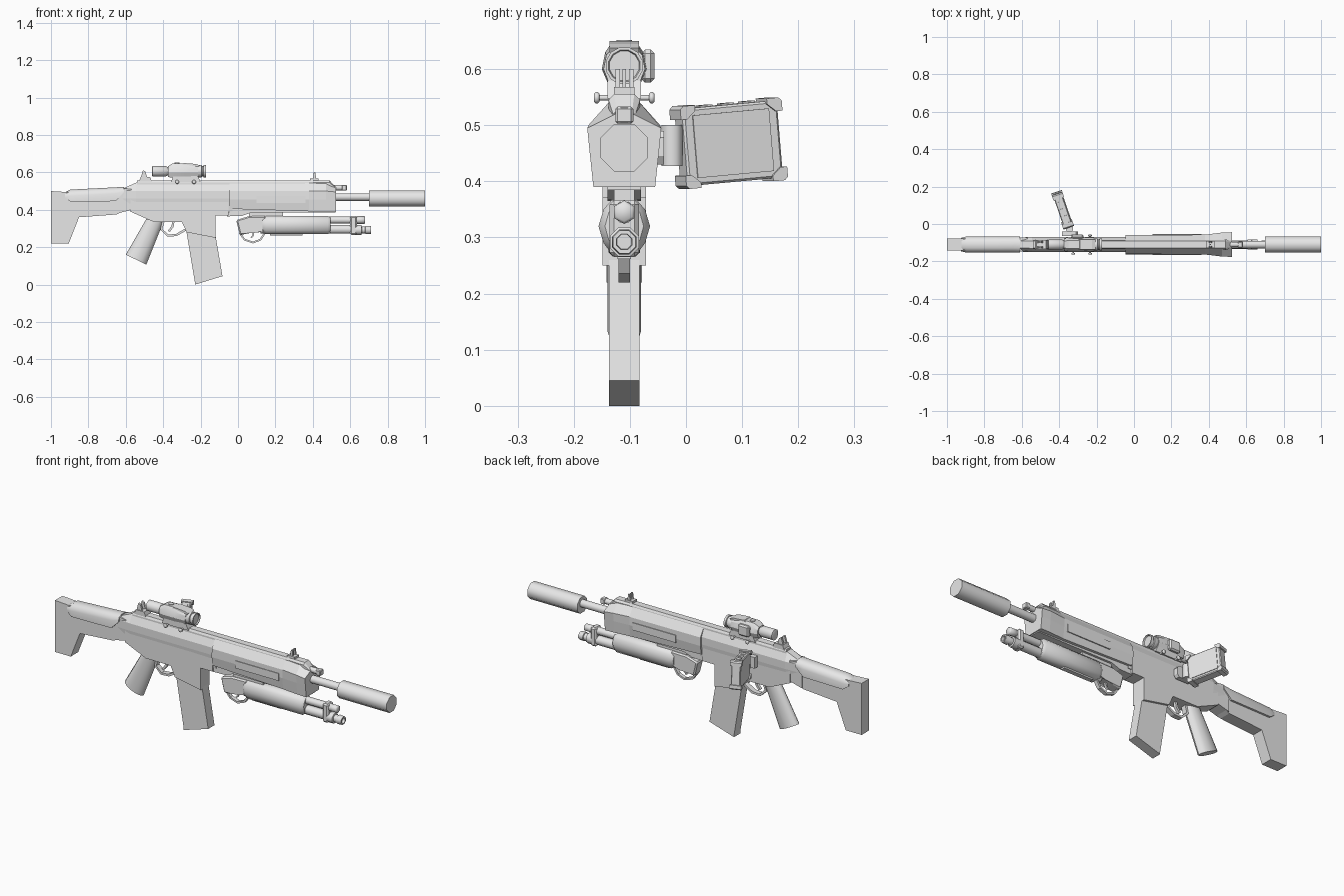
import bpy, bmesh, math
from mathutils import Matrix, Vector

CY = -0.11  # lateral centre line of the main body
GREY = bpy.data.materials.new("plain_grey")
GREY.diffuse_color = (0.8, 0.8, 0.8, 1)


def finish(name, bm, smooth=0):
    bmesh.ops.recalc_face_normals(bm, faces=bm.faces)
    me = bpy.data.meshes.new(name)
    bm.to_mesh(me)
    bm.free()
    me.materials.append(GREY)
    ob = bpy.data.objects.new(name, me)
    bpy.context.collection.objects.link(ob)
    if smooth:
        bpy.ops.object.select_all(action='DESELECT')
        ob.select_set(True)
        bpy.context.view_layer.objects.active = ob
        bpy.ops.object.shade_smooth_by_angle(angle=math.radians(smooth))
    return ob


def add_rings(bm, rings):
    """Skin a list of equal-length point rings and cap both ends."""
    vs = [[bm.verts.new(p) for p in r] for r in rings]
    n = len(vs[0])
    for a, b in zip(vs, vs[1:]):
        for i in range(n):
            j = (i + 1) % n
            bm.faces.new((a[i], a[j], b[j], b[i]))
    bm.faces.new(vs[0])
    bm.faces.new(vs[-1])


def prism(name, pts, hw, y=CY, cham=0.0):
    """Side profile (x, z) extruded across the width."""
    bm = bmesh.new()
    add_rings(bm, [[(x, y + s * hw, z) for x, z in pts] for s in (-1, 1)])
    if cham:
        bmesh.ops.bevel(bm, geom=bm.edges[:], offset=cham, segments=1, affect='EDGES')
    return finish(name, bm)


def loft(name, sections, smooth=0):
    """Sections (x, [(half width, z), ...]) mirrored across the centre line."""
    bm = bmesh.new()
    rings = []
    for x, half in sections:
        rings.append([(x, CY + w, z) for w, z in half] + [(x, CY - w, z) for w, z in reversed(half)])
    add_rings(bm, rings)
    return finish(name, bm, smooth)


def tube(name, steps, z, n=12, y=CY, axis='X', x=0, smooth=50):
    """Turned part from (position along axis, radius) steps."""
    bm = bmesh.new()
    rings = []
    for t, r in steps:
        ring = []
        for i in range(n):
            a = math.tau * (i + 0.5) / n
            u, v = r * math.cos(a), r * math.sin(a)
            ring.append({'X': (t, y + u, z + v), 'Y': (x + u, t, z + v), 'Z': (x + u, y + v, t)}[axis])
        rings.append(ring)
    add_rings(bm, rings)
    return finish(name, bm, smooth)


def box(name, x0, x1, y0, y1, z0, z1, cham=0.0):
    return prism(name, [(x0, z0), (x1, z0), (x1, z1), (x0, z1)], (y1 - y0) / 2, (y0 + y1) / 2, cham)


def strip(name, pts, t, hw):
    """Bent flat strip following a side path."""
    bm = bmesh.new()
    rings = []
    for i, p in enumerate(pts):
        a, b = Vector(pts[max(i - 1, 0)]), Vector(pts[min(i + 1, len(pts) - 1)])
        d = (b - a).normalized()
        o = Vector((-d.y, d.x)) * t / 2
        p = Vector(p)
        rings.append([(q.x, CY + w, q.y) for q, w in
                      ((p + o, -hw), (p + o, hw), (p - o, hw), (p - o, -hw))])
    add_rings(bm, rings)
    return finish(name, bm)


# Shoulder stock and rounded cheek rest
prism("stock", [(-1, .22), (-.905, .22), (-.85, .36), (-.65, .375), (-.57, .41),
                (-.57, .49), (-.62, .50), (-.92, .495), (-1, .50)], .032)
loft("cheek_rest", [(-.925, [(.018, .494), (.03, .487), (.036, .475), (.036, .465)]),
                    (-.895, [(.018, .508), (.036, .495), (.043, .475), (.043, .443)]),
                    (-.655, [(.018, .52), (.036, .507), (.043, .487), (.043, .446)]),
                    (-.61, [(.018, .523), (.036, .513), (.043, .50), (.043, .49)])], 40)
prism("stock_hinge", [(-.645, .38), (-.57, .40), (-.57, .51), (-.61, .515), (-.645, .45)], .037)

# Receiver, upper and lower
loft("upper_receiver", [(-.62, [(.018, .512), (.036, .50), (.037, .46), (.033, .41)]),
                        (-.545, [(.02, .545), (.041, .50), (.041, .46), (.034, .40)]),
                        (-.03, [(.02, .545), (.041, .50), (.041, .46), (.034, .39)])])
prism("lower_receiver", [(-.575, .46), (-.575, .39), (-.45, .335), (-.30, .335), (-.275, .28),
                         (-.12, .25), (-.12, .37), (-.05, .37), (-.05, .46)], .039)
prism("magazine", [(-.277, .29), (-.23, .01), (-.23, .0), (-.083, .045), (-.12, .26)], .027)

# Pistol grip: oval section swept down and back
bm = bmesh.new()
rings = []
for xa, za, xb, zb in ((-.485, .36, -.395, .345), (-.60, .16, -.49, .107)):
    ring = []
    for i in range(12):
        c, s = math.cos(math.tau * i / 12), math.sin(math.tau * i / 12)
        k = (1 + c) / 2
        ring.append((xa + (xb - xa) * k, CY + .03 * s, za + (zb - za) * k))
    rings.append(ring)
add_rings(bm, rings)
finish("pistol_grip", bm, 50)
strip("trigger_guard", [(-.40, .335), (-.41, .295), (-.375, .262), (-.33, .265), (-.27, .30)], .012, .014)
strip("trigger", [(-.345, .34), (-.35, .31), (-.37, .285)], .012, .008)

# Handguard with flared nose
loft("handguard", [(-.045, [(.022, .545), (.05, .50), (.052, .455), (.042, .405)]),
                   (.38, [(.022, .545), (.053, .50), (.053, .455), (.046, .392)]),
                   (.47, [(.022, .547), (.064, .50), (.060, .455), (.054, .391)]),
                   (.525, [(.016, .52), (.066, .495), (.062, .455), (.055, .39)])])
loft("top_rail", [(-.54, [(.018, .556), (.024, .545), (.024, .53)]),
                  (.40, [(.018, .556), (.024, .545), (.024, .53)]),
                  (.49, [(.018, .556), (.028, .545), (.028, .53)]),
                  (.52, [(.014, .525), (.02, .52), (.02, .51)])])
prism("handguard_lower_rail", [(-.06, .365), (.02, .367), (.07, .385), (.52, .385), (.52, .395), (-.04, .405)], .03)
for s in (-1, 1):
    box("side_panel", .10, .36, CY + s * .052 - .004, CY + s * .052 + .004, .435, .475)

# Barrel, gas plug and suppressor
tube("barrel", [(.50, .021), (.72, .021)], .468)
tube("suppressor", [(.70, .046), (1.0, .046)], .46, 8)
tube("gas_plug", [(.48, .015), (.58, .015)], .518, 8)
box("gas_plug_collar", .555, .582, CY - .016, CY + .016, .503, .533, .004)

# Iron sights
box("front_sight_base", .385, .43, CY - .018, CY + .018, .55, .568)
for s in (-1, 1):
    prism("front_sight_ear", [(.40, .56), (.418, .56), (.414, .60), (.406, .60)], .004, CY + s * .012)
box("front_sight_post", .405, .411, CY - .003, CY + .003, .56, .60)
prism("rear_sight_base", [(-.53, .55), (-.46, .55), (-.47, .575), (-.52, .575)], .024)
for s in (-1, 1):
    prism("rear_sight_ear", [(-.52, .57), (-.485, .57), (-.495, .605), (-.508, .612)], .005, CY + s * .014)

# Optic with clamp, knobs and side box
tube("optic_eyepiece", [(-.46, .022), (-.457, .029), (-.385, .029), (-.38, .024), (-.36, .024)], .606)
loft("optic_body", [(-.375, [(.018, .632), (.03, .62), (.034, .60), (.026, .575)]),
                    (-.35, [(.022, .648), (.034, .63), (.04, .60), (.028, .572)]),
                    (-.28, [(.022, .648), (.034, .63), (.04, .60), (.028, .572)]),
                    (-.215, [(.02, .638), (.032, .625), (.037, .60), (.026, .572)])], 25)
tube("optic_front_bell", [(-.225, .028), (-.215, .034), (-.195, .034), (-.193, .029),
                          (-.186, .029), (-.184, .034), (-.172, .034), (-.172, .029), (-.178, .027)], .606)
prism("optic_top_hood", [(-.30, .64), (-.21, .63), (-.205, .638), (-.225, .645), (-.29, .65)], .026)
tube("optic_turret", [(.63, .014), (.652, .014)], 0, 10, axis='Z', x=-.325)
box("optic_side_box", -.335, -.27, -.08, -.056, .576, .635, .007)
prism("optic_base", [(-.36, .548), (-.20, .548), (-.215, .58), (-.345, .58)], .03)
for x in (-.325, -.235):
    tube("clamp_bolt", [(-.164, .005), (-.056, .005)], .549, 8, axis='Y', x=x)
    for y0 in (-.164, -.066):
        tube("clamp_knob", [(y0, .008), (y0 + .003, .011), (y0 + .007, .011), (y0 + .01, .008)],
             .549, 8, axis='Y', x=x)

# Hinged side display: slab, bumpers, screen, ribs
M = (Matrix.Translation((-.382, .076, .468)) @ Matrix.Rotation(math.radians(19), 4, 'Z')
     @ Matrix.Rotation(math.radians(5), 4, 'X'))
box("display_case", -.024, .024, -.09, .09, -.069, .069, .004).matrix_world = M
box("display_screen", .022, .027, -.072, .072, -.056, .056).matrix_world = M
for sy in (-1, 1):
    for sz in (-1, 1):
        bm = bmesh.new()
        corner = [(.096, .05), (.096, .068), (.09, .074), (.068, .074), (.068, .064), (.084, .05)]
        add_rings(bm, [[(x, sy * y, sz * z) for y, z in corner] for x in (-.03, .03)])
        finish("display_bumper", bm).matrix_world = M
for y in (-.04, 0, .04):
    box("display_button", -.012, .012, y - .012, y + .012, .066, .072).matrix_world = M
prism("display_mount", [(-.385, .43), (-.31, .43), (-.30, .445), (-.30, .478), (-.31, .49), (-.385, .49)],
      .013, -.052)
tube("display_hinge", [(.427, .02), (.50, .02)], 0, 8, axis='Z', x=-.345, y=-.025)

# Under-barrel launcher: grip, guard, pump sleeve and two tubes
prism("launcher_receiver", [(-.01, .345), (.055, .365), (.15, .367), (.15, .285), (.10, .285),
                            (.06, .275), (.01, .265)], .028, cham=.007)
strip("launcher_guard", [(.01, .275), (.035, .24), (.08, .225), (.12, .24), (.15, .285)], .01, .01)
strip("launcher_trigger", [(.085, .285), (.08, .262), (.07, .25)], .008, .006)
half = [(.022, .367), (.037, .35), (.046, .32), (.037, .29), (.022, .27)]
small = [(w * .75, .32 + (z - .32) * .8) for w, z in half]
loft("pump_sleeve", [(.13, small), (.15, half), (.48, half), (.495, small)], 50)
tube("launcher_upper_tube", [(.12, .02), (.64, .02)], .345, 8)
tube("launcher_upper_cap", [(.63, .016), (.635, .021), (.675, .021), (.68, .016)], .345, 6)
tube("launcher_lower_tube", [(.12, .025), (.64, .025)], .295, 8)
tube("launcher_muzzle", [(.61, .028), (.66, .028), (.662, .02), (.68, .02), (.682, .024),
                         (.71, .022), (.71, .015), (.695, .014)], .292, 8)
box("launcher_band", .60, .635, CY - .026, CY + .026, .265, .367, .008)
box("launcher_lower_bar", .17, .345, CY - .012, CY + .012, .262, .28)
box("launcher_mount", .06, .24, CY - .018, CY + .018, .355, .39)
